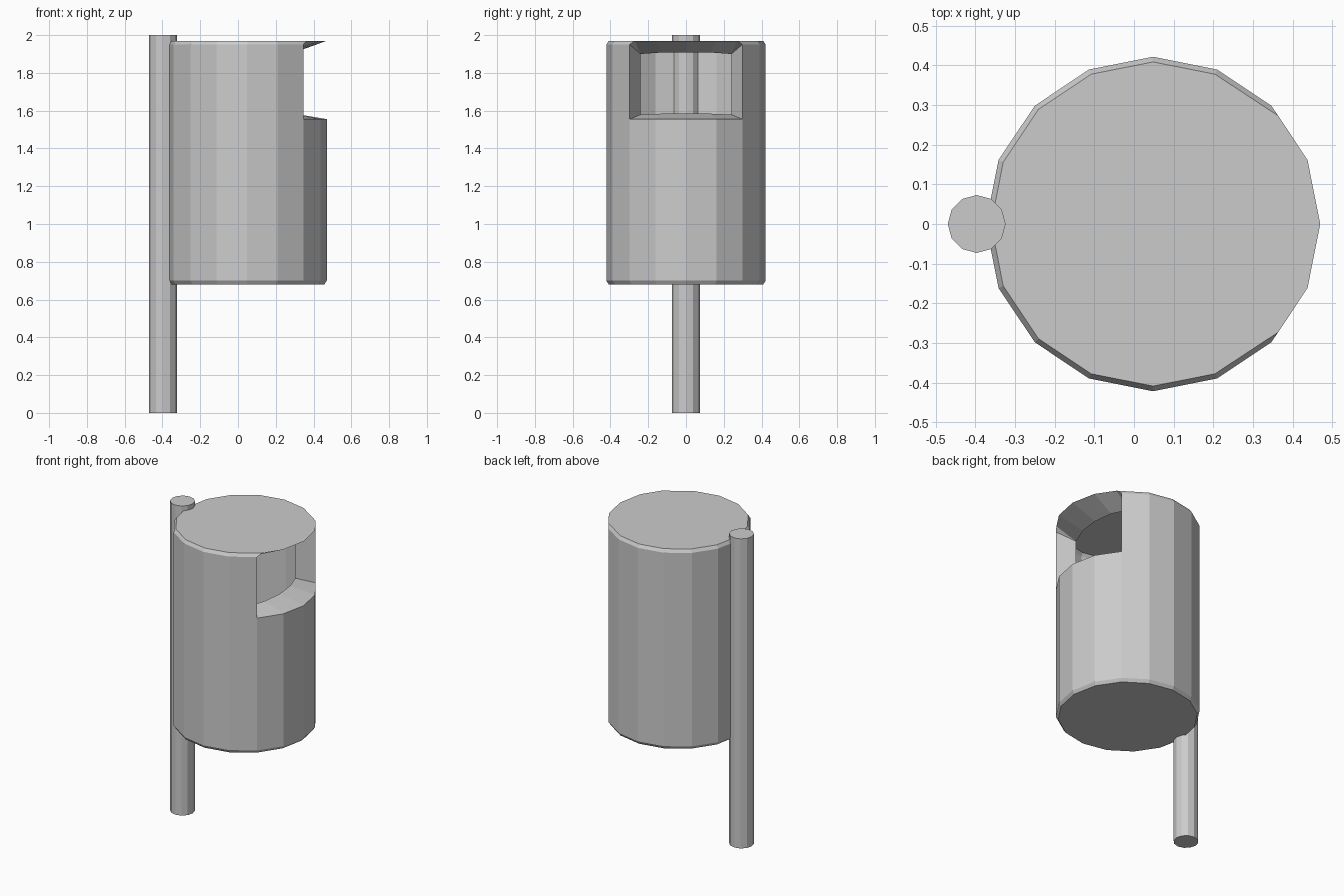
import bpy, bmesh
from math import cos, sin, pi

if "Cube" in bpy.data.objects:
    bpy.data.objects.remove(bpy.data.objects["Cube"])

SIDES, CX, R, BEVEL = 16, 0.048, 0.422, 0.013
Z_BOTTOM, Z_LEDGE, Z_TOP, CHAMFER = 0.68, 1.555, 1.97, 0.02
OPEN = (-2, -1, 0, 1)          # wall panels left out for the opening

# Pole
bpy.ops.mesh.primitive_cylinder_add(vertices=12, radius=0.073, depth=2,
                                    location=(-0.397, 0, 1))
bpy.context.object.name = "pole"

# Bin: hollow sixteen-sided shell
bm = bmesh.new()


def point(k, r, z):
    a = 2 * pi * k / SIDES
    return bm.verts.new((CX + r * cos(a), r * sin(a), z))


def ring(r, z):
    return [point(k, r, z) for k in range(SIDES)]


def bridge(low, high, skip=()):
    """Join two rings panel by panel."""
    skip = {k % SIDES for k in skip}
    for k in range(SIDES):
        if k not in skip:
            n = (k + 1) % SIDES
            bm.faces.new((low[k], low[n], high[n], high[k]))


base = ring(R - BEVEL, Z_BOTTOM)
lower = ring(R, Z_BOTTOM + CHAMFER)
ledge = ring(R, Z_LEDGE)
upper = ring(R, Z_TOP - CHAMFER)
lid = ring(R - BEVEL, Z_TOP)

# Lid reaches the full radius above the opening
for k in (-1, 0, 1):
    lid[k].co = (CX + R * cos(2 * pi * k / SIDES), R * sin(2 * pi * k / SIDES), Z_TOP)
for k, s in ((2, 1), (-2, -1)):
    lid[k].co = (0.364, s * 0.273, Z_TOP)
for k in (-1, 0, 1):           # these have no wall below the lid
    bm.verts.remove(upper[k])

bm.faces.new(base[::-1])
bridge(base, lower)
bridge(lower, ledge)
bridge(ledge, upper, OPEN)
bridge(upper, lid, OPEN)
bm.faces.new(lid)

# Slanted rim leading into the opening
X_IN = {0: 0.298, 1: 0.283, 2: 0.241}
Y_IN = {0: 0.0, 1: 0.128, 2: 0.24}


def inner(k, z_mid, z_corner):
    z = z_corner if abs(k) == 2 else z_mid
    return bm.verts.new((X_IN[abs(k)], Y_IN[abs(k)] * (1 if k > 0 else -1), z))


sill = {k: inner(k, 1.584, 1.579) for k in range(-2, 3)}
head = {k: inner(k, 1.908, 1.900) for k in range(-2, 3)}
for k in OPEN:
    bm.faces.new((ledge[k], ledge[k + 1], sill[k + 1], sill[k]))
    bm.faces.new((head[k], head[k + 1], lid[k + 1], lid[k]))
for k in (-2, 2):
    bm.faces.new((ledge[k], sill[k], head[k], upper[k]))
    bm.faces.new((upper[k], head[k], lid[k]))

bmesh.ops.recalc_face_normals(bm, faces=bm.faces)
mesh = bpy.data.meshes.new("bin")
bm.to_mesh(mesh)
bm.free()
bpy.context.collection.objects.link(bpy.data.objects.new("bin", mesh))
